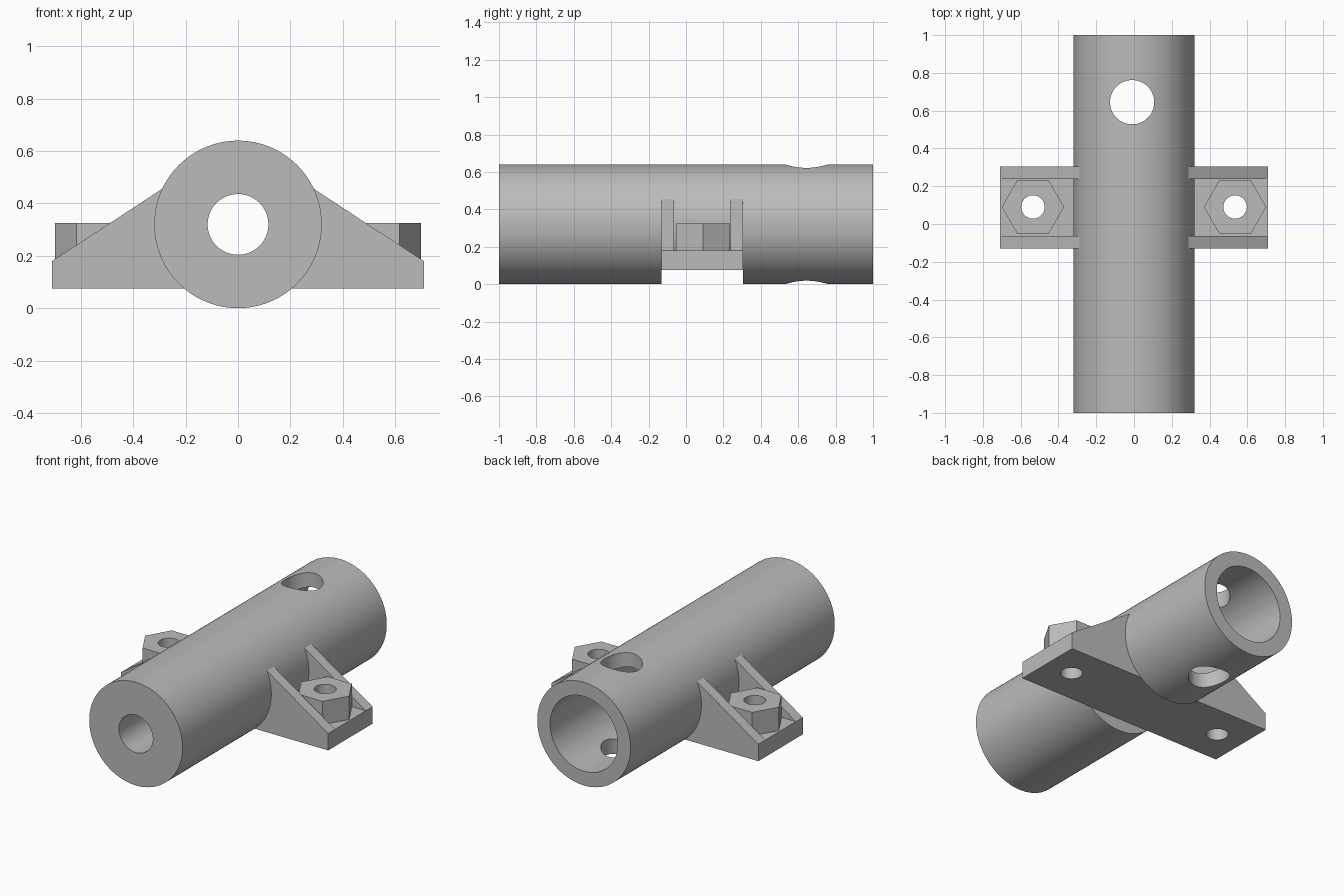
import bpy, bmesh, math
from mathutils import Matrix, Vector

if "Cube" in bpy.data.objects:
    bpy.data.objects.remove(bpy.data.objects["Cube"], do_unlink=True)

grey = bpy.data.materials.new("plain grey")
grey.use_nodes = True
grey.diffuse_color = (0.5, 0.5, 0.5, 1)
grey.node_tree.nodes["Principled BSDF"].inputs["Base Color"].default_value = (0.5, 0.5, 0.5, 1)

R, AXIS_Z = 0.32, 0.32          # tube radius and axis height
BASE_Z, PLATE_Z = 0.075, 0.18   # underside and top of the mounting plate
Y0, Y1, RIB = -0.13, 0.305, 0.067
BOLT_X, BOLT_Y = 0.535, 0.09


def add_object(name, bm):
    bmesh.ops.recalc_face_normals(bm, faces=bm.faces)
    mesh = bpy.data.meshes.new(name)
    bm.to_mesh(mesh)
    bm.free()
    mesh.materials.append(grey)
    obj = bpy.data.objects.new(name, mesh)
    bpy.context.collection.objects.link(obj)
    return obj


def cylinder(name, radius, start, end, sides=96):
    bm = bmesh.new()
    start, end = Vector(start), Vector(end)
    turn = Vector((0, 0, 1)).rotation_difference(end - start).to_matrix().to_4x4()
    bmesh.ops.create_cone(bm, cap_ends=True, segments=sides, radius1=radius, radius2=radius,
                          depth=(end - start).length,
                          matrix=Matrix.Translation((start + end) / 2) @ turn)
    return add_object(name, bm)


def box(name, low, high):
    bm = bmesh.new()
    low, high = Vector(low), Vector(high)
    bmesh.ops.create_cube(bm, size=1, matrix=Matrix.Translation((low + high) / 2)
                          @ Matrix.Diagonal((*(high - low), 1)))
    return add_object(name, bm)


def prism(name, profile, y0, y1):
    bm = bmesh.new()
    face = bm.faces.new([bm.verts.new((x, y0, z)) for x, z in profile])
    new = bmesh.ops.extrude_face_region(bm, geom=[face])["geom"]
    bmesh.ops.translate(bm, vec=(0, y1 - y0, 0),
                        verts=[v for v in new if isinstance(v, bmesh.types.BMVert)])
    return add_object(name, bm)


def cut(obj, *cutters):
    """Subtract the cutters, apply the result and shade it."""
    bpy.ops.object.select_all(action="DESELECT")
    bpy.context.view_layer.objects.active = obj
    obj.select_set(True)
    for cutter in cutters:
        cutter.hide_render = True
        mod = obj.modifiers.new("cut", "BOOLEAN")
        mod.operation, mod.solver, mod.object = "DIFFERENCE", "EXACT", cutter
        bpy.ops.object.modifier_apply(modifier=mod.name)
    for cutter in cutters:
        bpy.data.objects.remove(cutter, do_unlink=True)
    bpy.ops.object.shade_smooth_by_angle(angle=math.radians(30))


# Tube: wide socket at the back, narrow hole at the front, pin hole, flat underside
tube = cylinder("tube_body", R, (0, -1, AXIS_Z), (0, 1, AXIS_Z))
cut(tube,
    cylinder("socket_cutter", 0.232, (0, -0.1, AXIS_Z), (0, 1.1, AXIS_Z)),
    cylinder("front_hole_cutter", 0.116, (0, -1.1, AXIS_Z), (0, 0.1, AXIS_Z)),
    cylinder("pin_hole_cutter", 0.117, (-0.01, 0.645, -0.1), (-0.01, 0.645, 0.8), 64),
    box("underside_cutter", (-0.5, Y0, -0.2), (0.5, Y1, BASE_Z)))

for side, label in ((1, "left"), (-1, "right")):
    # Bracket: plate with two sloping ribs, fitted against the tube
    outline = [(0.15, BASE_Z), (0.71, BASE_Z), (0.71, PLATE_Z), (0.25, 0.482), (0.15, 0.482)]
    bracket = prism(label + "_bracket", [(side * x, z) for x, z in outline], Y0, Y1)
    x_ends = sorted((0, side))
    cut(bracket,
        box("pocket_cutter", (x_ends[0], Y0 + RIB, PLATE_Z), (x_ends[1], Y1 - RIB, 1)),
        cylinder("tube_cutter", R, (0, -1, AXIS_Z), (0, 1, AXIS_Z)),
        cylinder("bolt_cutter", 0.062, (side * BOLT_X, BOLT_Y, -0.1), (side * BOLT_X, BOLT_Y, 0.5), 48))

    # Hexagonal boss with its bolt hole
    boss = cylinder(label + "_hex_boss", 0.165, (side * BOLT_X, BOLT_Y, PLATE_Z),
                    (side * BOLT_X, BOLT_Y, 0.325), 6)
    boss.data.transform(Matrix.Translation((side * BOLT_X, BOLT_Y, 0))
                        @ Matrix.Rotation(math.radians(30), 4, "Z")
                        @ Matrix.Translation((-side * BOLT_X, -BOLT_Y, 0)))
    cut(boss, cylinder("bolt_cutter", 0.062, (side * BOLT_X, BOLT_Y, -0.1),
                       (side * BOLT_X, BOLT_Y, 0.5), 48))
